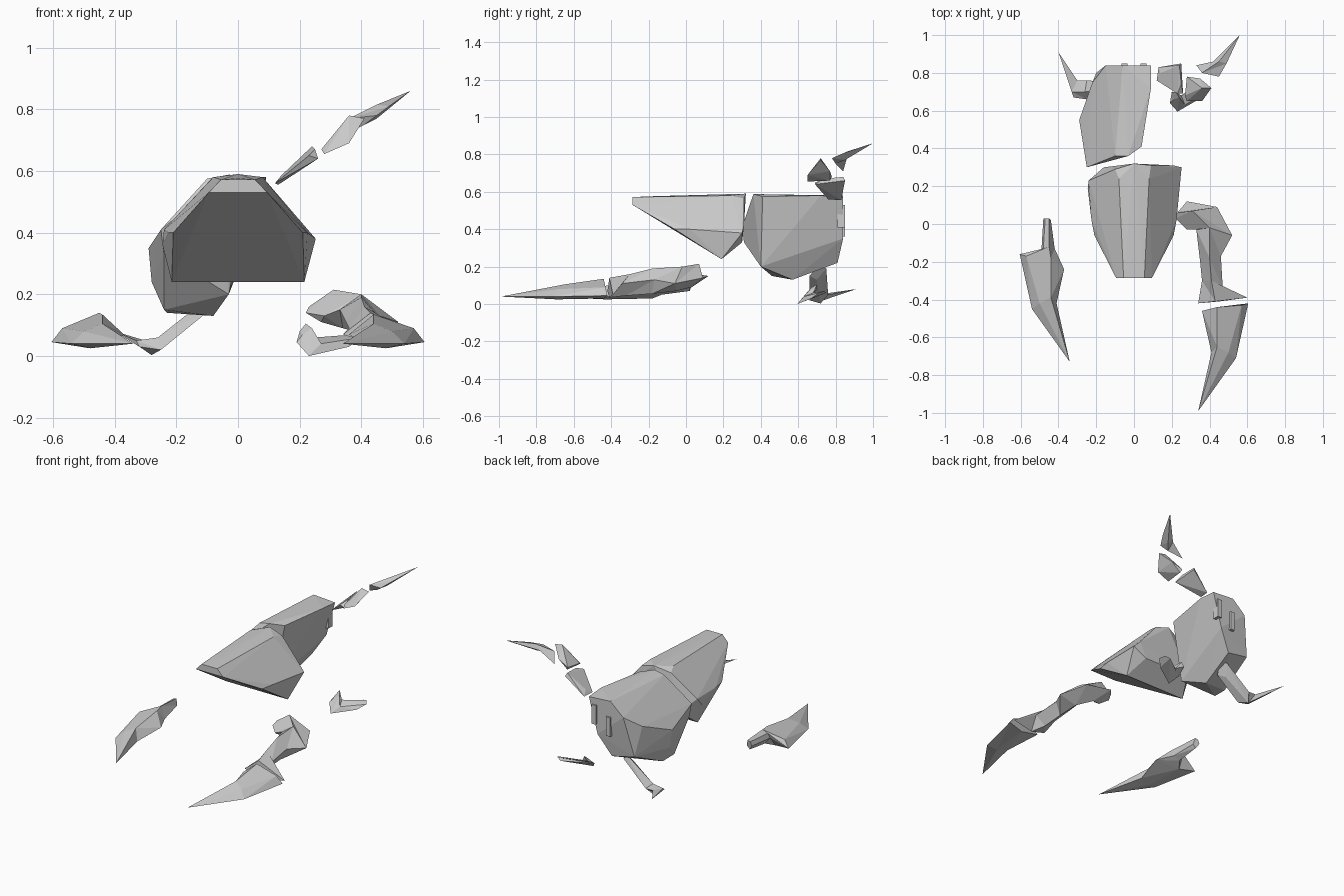
import bpy, bmesh
from mathutils import Vector


def finish(name, bm):
    bmesh.ops.recalc_face_normals(bm, faces=bm.faces)
    me = bpy.data.meshes.new(name)
    bm.to_mesh(me)
    bm.free()
    ob = bpy.data.objects.new(name, me)
    bpy.context.collection.objects.link(ob)
    return ob


def hull(name, pts):
    """Faceted solid chunk around a few corner points."""
    bm = bmesh.new()
    vs = [bm.verts.new(p) for p in pts]
    res = bmesh.ops.convex_hull(bm, input=vs)
    junk = {v for v in res["geom_interior"] + res["geom_unused"]
            if isinstance(v, bmesh.types.BMVert) and not v.link_faces}
    bmesh.ops.delete(bm, geom=list(junk), context="VERTS")
    bmesh.ops.dissolve_limit(bm, angle_limit=0.03, verts=bm.verts, edges=bm.edges)
    return finish(name, bm)


def limb(name, rings, tip=None, flip=False, dy=0.0):
    """Faceted limb through rings of points (inner, top, outer, bottom)."""
    bm = bmesh.new()
    s = -1 if flip else 1
    fix = lambda p: Vector((p[0] * s, p[1] + dy, p[2]))
    loops = [[bm.verts.new(fix(p)) for p in r] for r in rings]
    n = len(loops[0])
    for a, b in zip(loops, loops[1:]):
        for i in range(n):
            j = (i + 1) % n
            bm.faces.new((a[i], a[j], b[j]))
            bm.faces.new((a[i], b[j], b[i]))
    bm.faces.new(loops[0])
    if tip:
        t = bm.verts.new(fix(tip))
        for i in range(n):
            bm.faces.new((loops[-1][i], loops[-1][(i + 1) % n], t))
    else:
        bm.faces.new(loops[-1])
    return finish(name, bm)


# Front body chunk: symmetric wedge with sloping underside
side = [(.095, -.285, .53), (.055, -.285, .572), (.21, -.06, .40), (.215, .19, .24),
        (.225, .02, .40), (.16, .30, .33), (.08, .24, .58)]
front = [(s * x, y, z) for x, y, z in side for s in (1, -1)]
front += [(.252, .30, .38), (.09, .31, .565), (.21, .31, .42), (0, .32, .59), (0, -.16, .577),
          (-.245, .19, .36), (-.24, .23, .41), (-.10, .29, .56)]
hull("front_body", front)

# Rear body chunk, cut off flat on its right side
hull("rear_body", [
    (-.25, .30, .41), (-.24, .31, .33), (-.10, .36, .575), (.04, .41, .575), (-.03, .40, .20),
    (-.24, .46, .15), (-.08, .57, .13), (-.23, .56, .14), (-.29, .55, .35), (-.28, .56, .24),
    (-.15, .84, .50), (-.06, .84, .58), (.09, .84, .57), (.09, .72, .58), (.03, .84, .35),
    (-.05, .81, .22), (-.20, .80, .25), (-.22, .75, .43), (-.03, .36, .588)])

# Right arm and claw; the claw is repeated mirrored on the left with a wrist
limb("right_arm", [
    [(.22, .03, .14), (.23, .06, .16), (.28, .12, .15), (.27, 0, .11)],
    [(.28, -.03, .13), (.31, .07, .215), (.44, .09, .14), (.34, .03, .09)],
    [(.33, -.03, .15), (.40, -.02, .20), (.52, -.06, .11), (.41, -.05, .07)],
    [(.35, -.20, .11), (.40, -.18, .19), (.46, -.17, .13), (.42, -.18, .055)],
    [(.36, -.30, .09), (.41, -.30, .16), (.47, -.34, .11), (.42, -.32, .045)],
    [(.34, -.42, .07), (.43, -.41, .14), (.60, -.39, .05), (.45, -.41, .035)]])
claw = [[(.36, -.46, .07), (.44, -.44, .135), (.57, -.43, .09), (.605, -.42, .045), (.50, -.44, .03)],
        [(.41, -.68, .04), (.44, -.65, .105), (.50, -.68, .08), (.54, -.71, .04), (.48, -.69, .025)]]
claw_tip = (.34, -.99, .04)
wrist = [[(.44, -.24, .09), (.45, -.23, .13), (.47, -.23, .125), (.48, -.23, .10), (.46, -.24, .07)],
         [(.42, -.39, .07), (.45, -.38, .14), (.48, -.39, .12), (.49, -.40, .09), (.46, -.39, .05)]]
limb("right_claw", claw, claw_tip)
claw[0][0] = (.37, -.50, .07)
limb("left_claw", wrist + claw, claw_tip, flip=True, dy=.26)

# Left rear leg, bent at the ground
limb("left_rear_leg", [
    [(-.09, .66, .15), (-.07, .71, .21), (-.09, .75, .19), (-.12, .70, .13)],
    [(-.25, .66, .02), (-.26, .70, .06), (-.25, .76, .05), (-.28, .72, .003)],
    [(-.32, .67, .03), (-.33, .70, .05), (-.30, .76, .05), (-.29, .71, .012)]],
    (-.40, .91, .08))

# Broken right foot, bent in a V
limb("right_foot", [
    [(.20, .70, .08), (.22, .70, .105), (.24, .67, .09), (.21, .66, .07)],
    [(.19, .64, .045), (.25, .68, .06), (.27, .63, .04), (.23, .595, 0)],
    [(.35, .75, .06), (.38, .74, .07), (.40, .71, .06), (.36, .67, .03)]])

# Raised right rear leg in three pieces
hull("raised_leg_base", [
    (.12, .76, .56), (.13, .83, .555), (.14, .80, .585), (.24, .84, .68),
    (.25, .85, .66), (.26, .69, .64), (.23, .69, .65), (.25, .74, .67)])
hull("raised_leg_middle", [
    (.27, .68, .67), (.28, .78, .68), (.29, .77, .66), (.28, .65, .655),
    (.36, .72, .78), (.41, .72, .77), (.36, .65, .69), (.35, .77, .71)])
limb("raised_leg_tip", [
    [(.33, .84, .71), (.36, .80, .77), (.45, .78, .78), (.41, .80, .75)],
    [(.42, .86, .78), (.45, .86, .815), (.49, .85, .81), (.45, .85, .77)]],
    (.56, 1.0, .86))

# Small socket ribs on the rear cut
for i, (x, z) in enumerate([(.05, .47), (-.05, .42)]):
    hull("socket_rib_%d" % (i + 1),
         [(x + a * .015, .83 + b * .02, z + c * .06)
          for a in (-1, 1) for b in (-1, 1) for c in (-1, 1)])
